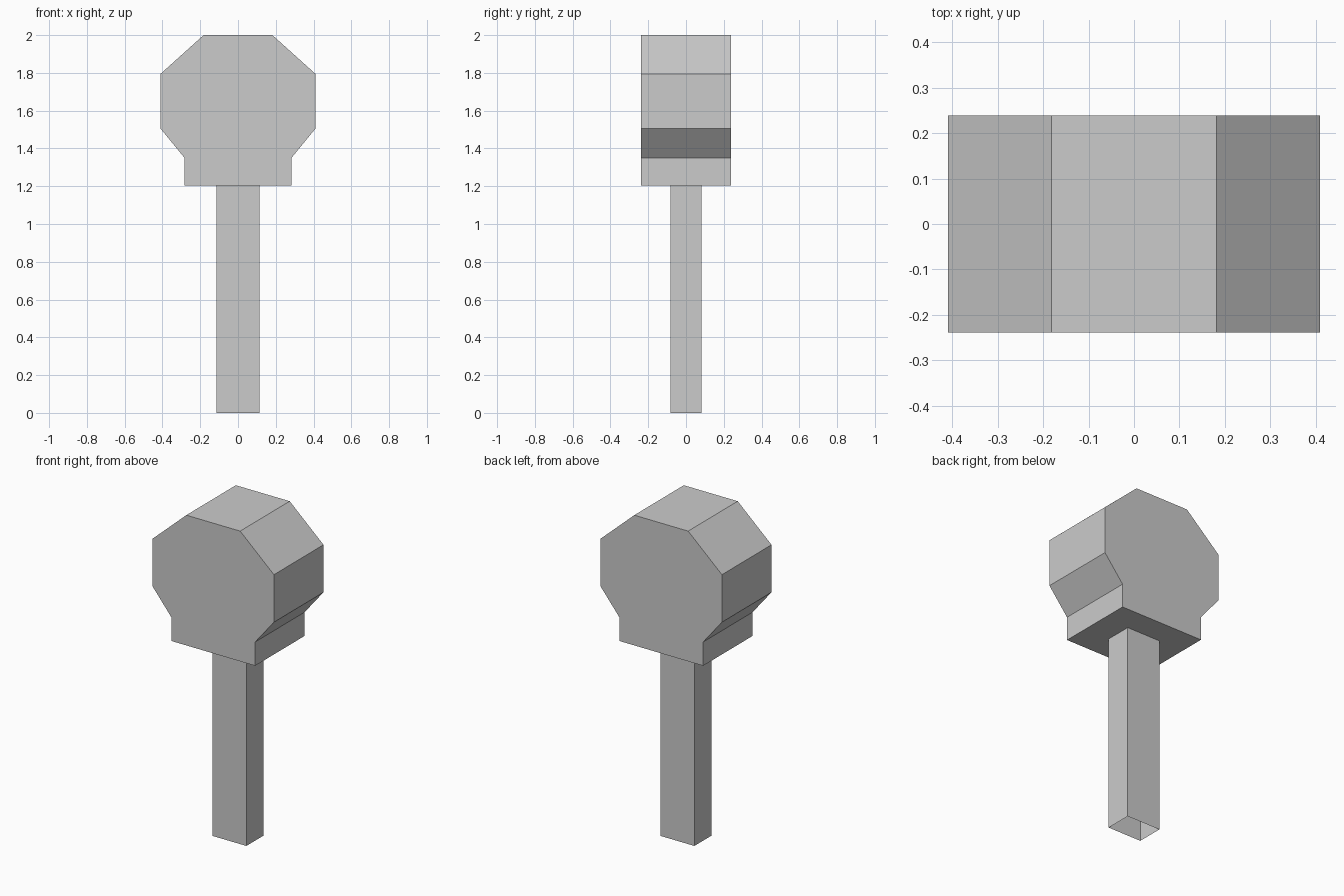
import bpy
import bmesh

if "Cube" in bpy.data.objects:
    bpy.data.objects.remove(bpy.data.objects["Cube"])


def extrude_object(name, outline, direction, start, caps=True):
    """Sweep a closed outline along a direction; optionally cap both ends."""
    bm = bmesh.new()
    a = [bm.verts.new(p) for p in outline]
    b = [bm.verts.new([c + d for c, d in zip(p, direction)]) for p in outline]
    n = len(a)
    for i in range(n):
        j = (i + 1) % n
        bm.faces.new((a[i], a[j], b[j], b[i]))
    if caps:
        bm.faces.new(a[::-1])
        bm.faces.new(b)
    bmesh.ops.recalc_face_normals(bm, faces=bm.faces[:])
    mesh = bpy.data.meshes.new(name)
    bm.to_mesh(mesh)
    bm.free()
    obj = bpy.data.objects.new(name, mesh)
    obj.location = start
    bpy.context.collection.objects.link(obj)
    return obj


# Head: mirrored faceted profile with a short square neck, extruded in depth
half = [(0.283, 1.205), (0.283, 1.35), (0.41, 1.505), (0.41, 1.795), (0.182, 2.0)]
profile = half + [(-x, z) for x, z in reversed(half)]
depth = 0.478
extrude_object("head", [(x, 0, z) for x, z in profile], (0, depth, 0), (0, -depth / 2, 0))

# Handle: rectangular tube, open at the bottom, meeting the underside of the head
hx, hy = 0.114, 0.082
rect = [(-hx, -hy, 0), (hx, -hy, 0), (hx, hy, 0), (-hx, hy, 0)]
extrude_object("handle", rect, (0, 0, 1.205), (0, 0, 0), caps=False)
